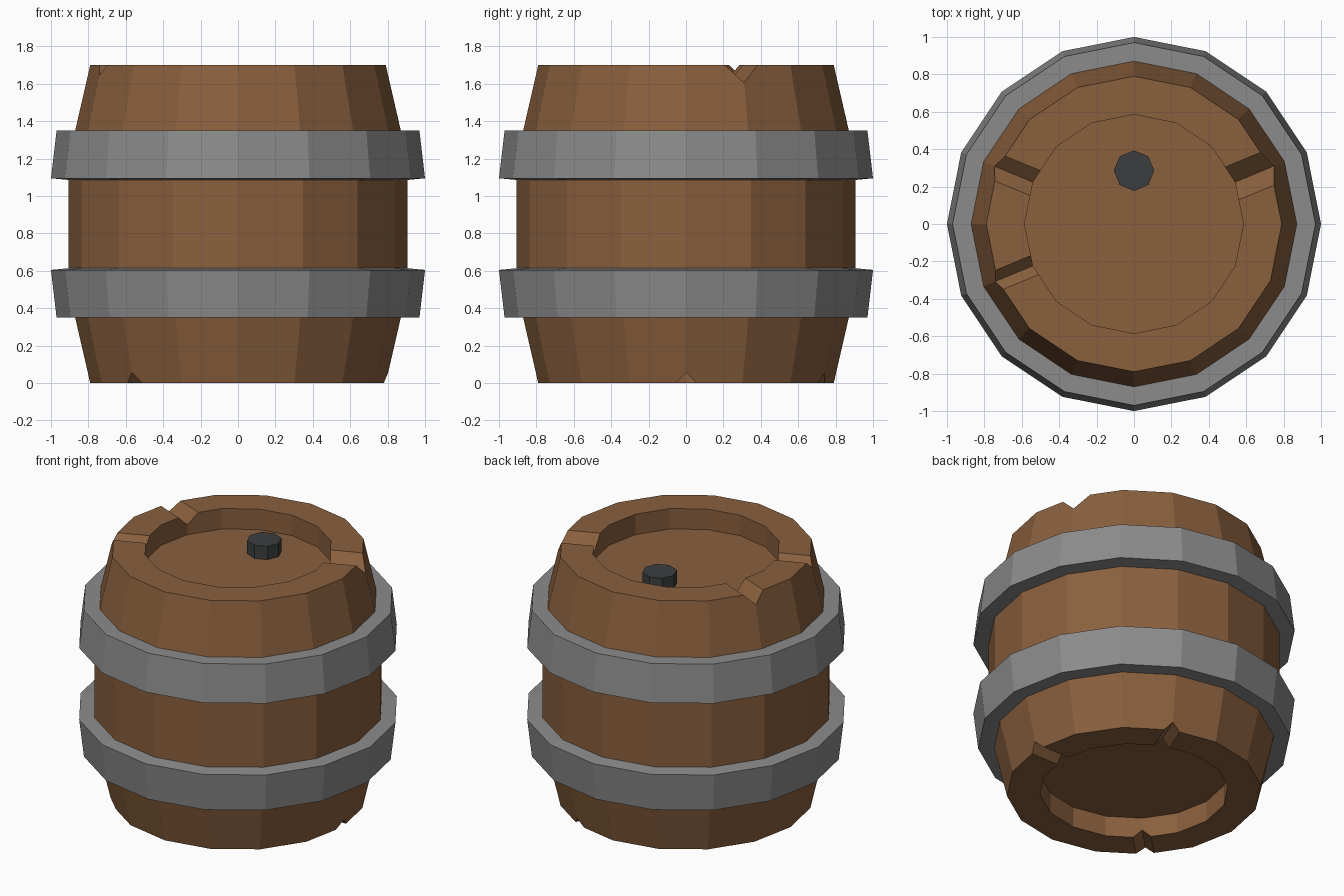
import bpy, bmesh
from math import pi, sin, cos, radians
from mathutils import Matrix

if "Cube" in bpy.data.objects:
    bpy.data.objects.remove(bpy.data.objects["Cube"])


def material(name, color):
    m = bpy.data.materials.new(name)
    m.diffuse_color = (*color, 1)
    m.use_nodes = True
    m.node_tree.nodes["Principled BSDF"].inputs["Base Color"].default_value = m.diffuse_color
    return m


def add_object(name, bm, mat=None):
    bmesh.ops.recalc_face_normals(bm, faces=bm.faces)
    mesh = bpy.data.meshes.new(name)
    bm.to_mesh(mesh)
    bm.free()
    ob = bpy.data.objects.new(name, mesh)
    bpy.context.collection.objects.link(ob)
    if mat:
        mesh.materials.append(mat)
    return ob


def lathe(name, profile, sides, mat, ring=False, center=(0, 0)):
    """Spin (radius, z) points; ring closes the profile, otherwise ends are capped."""
    bm = bmesh.new()
    loops = [[bm.verts.new((center[0] + r * cos(2 * pi * i / sides),
                            center[1] + r * sin(2 * pi * i / sides), z))
              for i in range(sides)] for r, z in profile]
    pairs = list(zip(loops, loops[1:]))
    if ring:
        pairs.append((loops[-1], loops[0]))
    else:
        bm.faces.new(loops[0])
        bm.faces.new(loops[-1])
    for a, b in pairs:
        for i in range(sides):
            j = (i + 1) % sides
            bm.faces.new((a[i], a[j], b[j], b[i]))
    return add_object(name, bm, mat)


wood = material("wood", (0.25, 0.115, 0.047))
iron = material("iron", (0.26, 0.26, 0.26))
dark = material("dark_iron", (0.045, 0.048, 0.05))

# Barrel body with recessed lid and base
body = lathe("barrel_body", [
    (0.585, 0.14), (0.585, 0), (0.79, 0), (0.905, 0.5),
    (0.905, 1.2), (0.79, 1.7), (0.585, 1.7), (0.585, 1.56)], 16, wood)

# V-shaped nicks in both rims: (angle, height, depth)
nicks = [(22.5, 1.7, 0.095), (157.5, 1.7, 0.072), (202.5, 1.7, 0.055),
         (0, 0, 0.055), (67.5, 0, 0.05), (225, 0, 0.056)]
bm = bmesh.new()
for angle, z, depth in nicks:
    side = depth * 2 ** 0.5
    bmesh.ops.create_cube(bm, size=1, matrix=(
        Matrix.Rotation(radians(angle), 4, 'Z')
        @ Matrix.Translation((0.7, 0, z))
        @ Matrix.Rotation(pi / 4, 4, 'X')
        @ Matrix.Diagonal((0.44, side, side, 1))))
cutter = add_object("nick_cutter", bm)
cutter.hide_render = True
mod = body.modifiers.new("nicks", 'BOOLEAN')
mod.operation, mod.solver, mod.object = 'DIFFERENCE', 'EXACT', cutter
bpy.context.view_layer.objects.active = body
bpy.ops.object.modifier_apply(modifier=mod.name)
bpy.data.objects.remove(cutter)

# Two metal hoops, mirrored about mid height
hoop = [(0.86, 0.35), (0.97, 0.35), (1.0, 0.605), (0.895, 0.615)]
lathe("lower_hoop", hoop, 16, iron, ring=True)
lathe("upper_hoop", [(r, 1.7 - z) for r, z in hoop], 16, iron, ring=True)

# Bung in the lid
lathe("bung", [(0.108, 1.54), (0.108, 1.65)], 8, dark, center=(0, 0.285))
